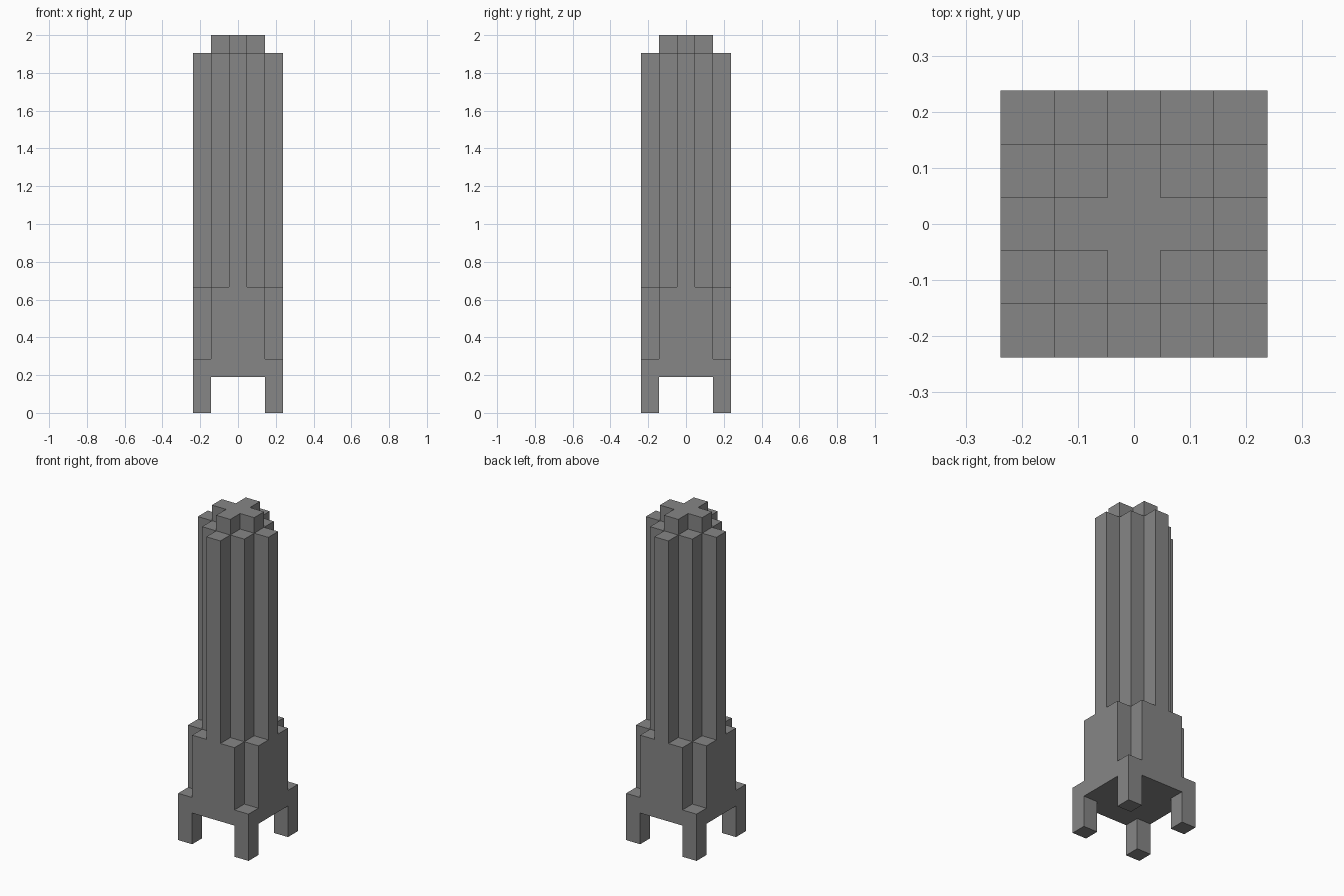
import bpy
import bmesh

cube = bpy.data.objects.get("Cube")
if cube:
    bpy.data.objects.remove(cube, do_unlink=True)

U = 2 / 21  # one block

stone = bpy.data.materials.new("stone_grey")
stone.use_nodes = True
grey = (0.24, 0.24, 0.24, 1)
stone.diffuse_color = grey
stone.node_tree.nodes["Principled BSDF"].inputs["Base Color"].default_value = grey


def prism(name, outline, bottom, top):
    """Extrude a plan outline, given in blocks, between two heights."""
    bm = bmesh.new()
    base = bm.faces.new([bm.verts.new((x * U, y * U, bottom * U)) for x, y in outline])
    up = bmesh.ops.extrude_face_region(bm, geom=[base], use_keep_orig=True)
    verts = [g for g in up["geom"] if isinstance(g, bmesh.types.BMVert)]
    bmesh.ops.translate(bm, verts=verts, vec=(0, 0, (top - bottom) * U))
    bmesh.ops.recalc_face_normals(bm, faces=bm.faces)
    mesh = bpy.data.meshes.new(name)
    bm.to_mesh(mesh)
    bm.free()
    mesh.materials.append(stone)
    obj = bpy.data.objects.new(name, mesh)
    bpy.context.collection.objects.link(obj)
    return obj


def four_way(quarter):
    """Repeat a quarter outline around the vertical axis."""
    outline = []
    for _ in range(4):
        outline += quarter
        quarter = [(-y, x) for x, y in quarter]
    return outline


# Four corner legs
for side, sx in (("left", 1), ("right", -1)):
    for end, sy in (("front", -1), ("back", 1)):
        cx, cy = 2 * sx, 2 * sy
        square = [(cx + x, cy + y) for x, y in four_way([(0.5, -0.5)])]
        prism(f"{end}_{side}_leg", square, 0, 2)

# Square slab carried by the legs
prism("base_slab", four_way([(2.5, -2.5)]), 2, 3)

# Lower body with notched corners
prism("lower_body", four_way([(2.5, -1.5), (2.5, 1.5), (1.5, 1.5)]), 3, 7)

# Tall shaft with a stepped diamond plan
prism("tower_shaft",
      four_way([(2.5, -0.5), (2.5, 0.5), (1.5, 0.5), (1.5, 1.5), (0.5, 1.5)]), 7, 20)

# Cross-shaped cap
prism("cross_cap", four_way([(1.5, -0.5), (1.5, 0.5), (0.5, 0.5)]), 20, 21)
